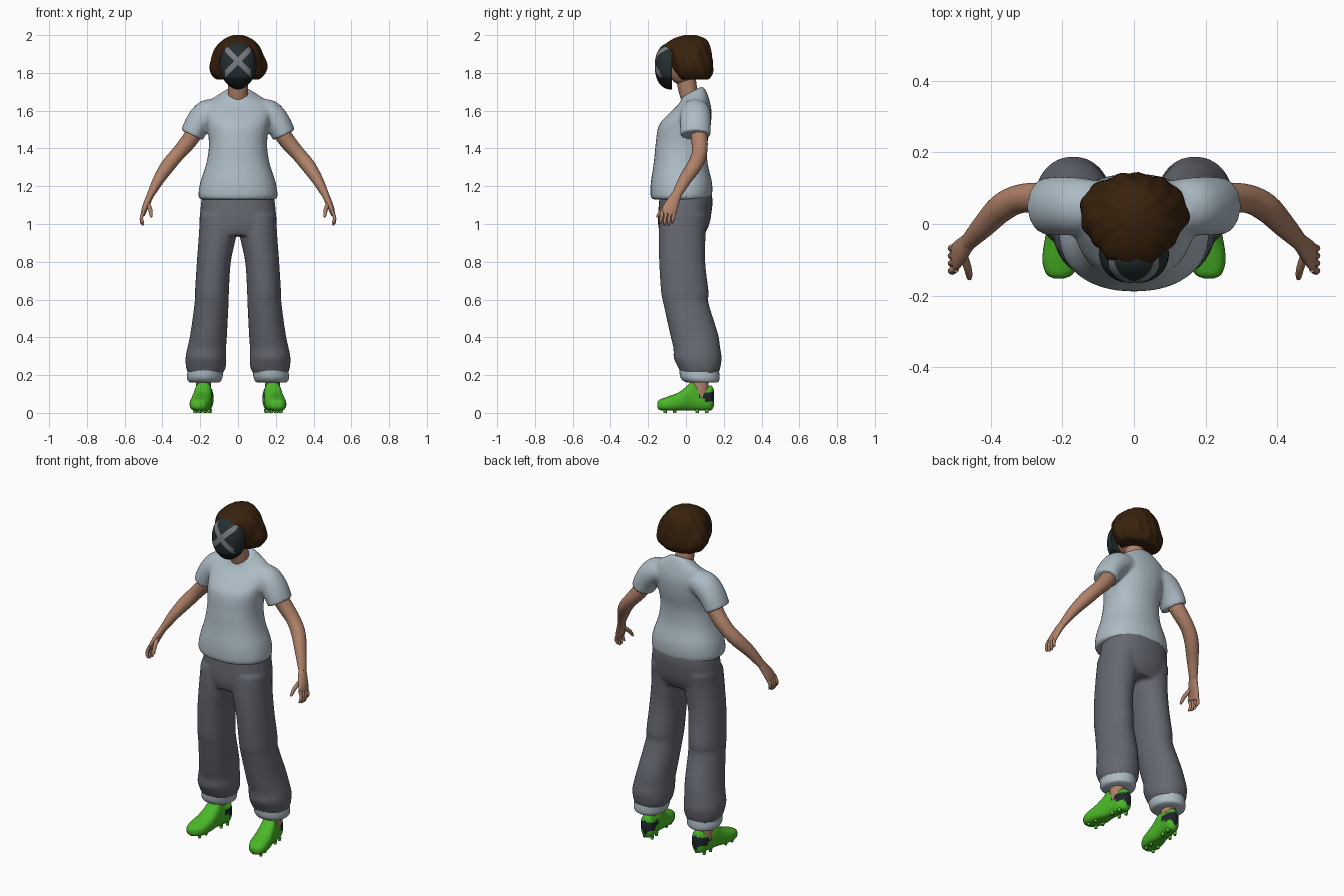
import bpy, bmesh, math
from mathutils import Vector, Matrix

cube = bpy.data.objects.get("Cube")
if cube:
    bpy.data.objects.remove(cube, do_unlink=True)


def material(name, r, g, b):
    mat = bpy.data.materials.new(name)
    mat.use_nodes = True
    mat.diffuse_color = (r, g, b, 1)
    mat.node_tree.nodes["Principled BSDF"].inputs["Base Color"].default_value = (r, g, b, 1)
    return mat


SHIRT = material("pale blue grey", .42, .50, .56)
TROUSER = material("slate grey", .13, .138, .165)
SKIN = material("skin tan", .43, .22, .14)
HAIR = material("dark brown", .04, .016, .004)
MASK = material("charcoal teal", .018, .028, .031)
JAW = material("near black", .007, .010, .011)
CROSS = material("mid grey", .19, .20, .22)
SHOE = material("bright green", .07, .48, .02)
PATCH = material("dark navy", .015, .02, .025)


def smooth_rows(rows, steps=4):
    """Catmull-Rom interpolation through rows of numbers."""
    pts = [Vector(r) for r in rows]
    out = []
    for i in range(len(pts) - 1):
        a, b, c, d = pts[max(i - 1, 0)], pts[i], pts[i + 1], pts[min(i + 2, len(pts) - 1)]
        for k in range(steps):
            t = k / steps
            out.append((b * 2 + (c - a) * t + (a * 2 - b * 5 + c * 4 - d) * t ** 2
                        + (b * 3 - a - c * 3 + d) * t ** 3) / 2)
    return out + [pts[-1]]


def loft(bm, sections, sides=(1,), n=32, power=1.0):
    """Skin closed rings given as (centre, half axis a, half axis b)."""
    def bend(v):
        return math.copysign(abs(v) ** power, v)
    for side in sides:
        rings = []
        for centre, a, b in sections:
            ring = []
            for i in range(n):
                t = math.tau * i / n
                p = centre + a * bend(math.cos(t)) + b * bend(math.sin(t))
                ring.append(bm.verts.new((p.x * side, p.y, p.z)))
            rings.append(ring)
        for low, high in zip(rings, rings[1:]):
            for i in range(n):
                j = (i + 1) % n
                bm.faces.new((low[i], low[j], high[j], high[i]))
        bm.faces.new(rings[0])
        bm.faces.new(rings[-1])


def stack(rows):
    """Level rings: height, centre x, half width, centre y, half depth, tilt."""
    return [(Vector((x, y, z)), Vector((hx, 0, 0)), Vector((0, hy, tilt)))
            for z, x, hx, y, hy, tilt in smooth_rows(rows)]


def tube(rows):
    """Rings across a path: x, y, z, thickness, depth."""
    rows = smooth_rows(rows)
    out = []
    for i, r in enumerate(rows):
        along = Vector(rows[min(i + 1, len(rows) - 1)][:3]) - Vector(rows[max(i - 1, 0)][:3])
        along.normalize()
        b = Vector((0, 1, 0)) - along * along.y
        b.normalize()
        out.append((Vector(r[:3]), along.cross(b) * r[3], b * r[4]))
    return out


def finish(name, bm, mats, voxel=0):
    bmesh.ops.recalc_face_normals(bm, faces=bm.faces[:])
    mesh = bpy.data.meshes.new(name)
    bm.to_mesh(mesh)
    bm.free()
    obj = bpy.data.objects.new(name, mesh)
    bpy.context.collection.objects.link(obj)
    for m in mats:
        mesh.materials.append(m)
    bpy.ops.object.select_all(action='DESELECT')
    obj.select_set(True)
    bpy.context.view_layer.objects.active = obj
    bpy.ops.object.shade_smooth_by_angle(angle=math.radians(50))
    if voxel:  # fuse overlapping volumes into one soft cloth surface
        fuse = obj.modifiers.new("fuse", 'REMESH')
        fuse.mode = 'VOXEL'
        fuse.voxel_size = voxel
        fuse.use_smooth_shade = True
        relax = obj.modifiers.new("relax", 'SMOOTH')
        relax.factor = .5
        relax.iterations = 5
    return obj


BOTH = (1, -1)

# Shirt: torso with a tilted collar, and short sleeves
bm = bmesh.new()
loft(bm, stack([(1.13, 0, .198, -.025, .153, 0), (1.15, 0, .21, -.025, .163, 0),
                (1.22, 0, .2, -.024, .162, 0), (1.32, 0, .168, -.028, .143, 0),
                (1.42, 0, .154, -.024, .137, 0), (1.52, 0, .165, -.007, .138, 0),
                (1.59, 0, .178, .02, .115, .01), (1.64, 0, .165, .035, .088, .02),
                (1.68, 0, .1, .038, .066, .03), (1.7, 0, .064, .03, .056, .03)]), power=.9)
loft(bm, tube([(.09, .05, 1.6, .06, .07), (.16, .05, 1.585, .074, .08),
               (.21, .05, 1.535, .069, .082), (.244, .05, 1.47, .063, .08)]), BOTH)
finish("shirt", bm, [SHIRT], .009)

# Trousers: seat and two loose legs
bm = bmesh.new()
loft(bm, stack([(1.16, 0, .188, 0, .138, 0), (1.1, 0, .197, -.002, .142, 0),
                (1.0, 0, .203, -.012, .136, 0), (.94, 0, .19, -.02, .115, 0)]), power=.9)
loft(bm, stack([(1.05, .105, .098, -.01, .127, 0), (.95, .107, .1, -.02, .125, 0),
                (.8, .128, .09, -.02, .122, 0), (.64, .138, .09, -.006, .126, 0),
                (.58, .14, .09, .0, .12, 0), (.42, .155, .097, .042, .127, 0),
                (.34, .166, .103, .058, .124, 0), (.29, .17, .108, .062, .127, 0),
                (.24, .17, .105, .07, .112, 0), (.205, .173, .09, .073, .098, 0)]), BOTH, power=.95)
finish("trousers", bm, [TROUSER], .01)

# Turned-up trouser cuffs
bm = bmesh.new()
loft(bm, stack([(.225, .172, .094, .07, .105, 0), (.19, .176, .094, .074, .104, 0),
                (.17, .177, .088, .08, .095, 0), (.162, .178, .078, .085, .082, 0)]), BOTH)
finish("trouser_cuffs", bm, [SHIRT])

# Ankles
bm = bmesh.new()
loft(bm, stack([(.08, .183, .038, .075, .045, 0), (.25, .18, .042, .075, .045, 0)]), BOTH)
finish("ankles", bm, [SKIN])

# Shoes: rings from toe to heel, flat sole, dark heel patch
bm = bmesh.new()
shoe = []
for y, half, low, high in smooth_rows([(-.152, .014, .03, .055), (-.14, .037, .016, .07),
                                       (-.1, .054, .008, .085), (-.04, .055, .008, .108),
                                       (.0, .05, .01, .138), (.03, .047, .01, .165),
                                       (.07, .044, .01, .148), (.11, .043, .01, .142),
                                       (.135, .035, .014, .145), (.148, .016, .035, .12)]):
    shoe.append((Vector((.188 - y * .14, y, (low + high) / 2)), Vector((half, 0, 0)),
                 Vector((0, 0, (high - low) / 2))))
loft(bm, shoe, BOTH, power=.8)
for v in bm.verts:
    v.co.z = max(v.co.z, .013)
for f in bm.faces:
    c = f.calc_center_median()
    f.material_index = int(c.y > .07 and .06 + (.14 - c.y) * .2 < c.z < .112)
for side in BOTH:
    for y in (-.11, -.06, .06, .11):
        for dx in (-.025, .025):
            spot = Matrix.Translation((side * (.188 - y * .14 + dx), y, .01))
            bmesh.ops.create_cone(bm, cap_ends=True, segments=10, radius1=.008,
                                  radius2=.011, depth=.02, matrix=spot)
finish("shoes", bm, [SHOE, PATCH])

# Arms and hands
bm = bmesh.new()
loft(bm, tube([(.2, .06, 1.53, .045, .045), (.26, .072, 1.44, .043, .043),
               (.32, .07, 1.37, .038, .04), (.37, .045, 1.31, .038, .04),
               (.42, -.005, 1.235, .03, .034), (.465, -.052, 1.15, .019, .025)]), BOTH)
loft(bm, tube([(.458, -.045, 1.165, .018, .024), (.478, -.068, 1.12, .018, .033),
               (.496, -.088, 1.075, .015, .04), (.502, -.095, 1.05, .01, .036)]), BOTH)
for i in range(4):
    y, drop = -.063 - i * .021, (.012, 0, 0, .008)[i]
    loft(bm, tube([(.497, y, 1.07, .009, .010), (.511, y - .004, 1.035, .009, .009),
                   (.508, y - .008, 1.005 + drop, .008, .008),
                   (.5, y - .009, .993 + drop, .004, .004)]), BOTH, n=12)
loft(bm, tube([(.477, -.085, 1.11, .011, .012), (.464, -.125, 1.075, .011, .011),
               (.46, -.148, 1.045, .008, .008), (.459, -.153, 1.035, .004, .004)]), BOTH, n=12)
finish("arms", bm, [SKIN])

# Neck and head
bm = bmesh.new()
loft(bm, tube([(0, .035, 1.64, .056, .05), (0, .01, 1.71, .053, .05), (0, -.005, 1.82, .054, .053)]))
bmesh.ops.create_uvsphere(bm, u_segments=32, v_segments=20, radius=1,
                          matrix=Matrix.Translation((0, -.015, 1.835)) @ Matrix.Diagonal((.085, .085, .1, 1)))
finish("head", bm, [SKIN])

# Wavy bobbed hair
bm = bmesh.new()
loft(bm, stack([(1.765, 0, .085, .04, .055, 0), (1.768, 0, .115, .04, .08, 0),
                (1.8, 0, .145, .036, .103, 0), (1.84, 0, .152, .03, .112, 0),
                (1.89, 0, .137, .018, .12, 0), (1.94, 0, .112, .005, .122, 0),
                (1.98, 0, .072, .016, .085, 0), (2.0, 0, .025, .022, .03, 0)]), n=80)
for v in bm.verts:
    turn = math.atan2(v.co.y - .02, v.co.x)
    wave = 1 + .022 * math.sin(turn * 13 + v.co.z * 25) + .016 * math.sin(turn * 7 - v.co.z * 40)
    v.co.x *= wave
    v.co.y = .02 + (v.co.y - .02) * wave
finish("hair", bm, [HAIR])

# Face mask: blunt half shell, cut along the cross and jaw line
bm = bmesh.new()
bmesh.ops.create_uvsphere(bm, u_segments=56, v_segments=36, radius=1)
for v in bm.verts:
    x, y, z = (math.copysign(abs(c) ** .88, c) for c in v.co)
    taper = 1 - .3 * z * z if z < 0 else 1
    v.co = (x * .098 * taper, y * .09 - .075, z * .124 + 1.836)


def cut(co, no, **options):
    return bmesh.ops.bisect_plane(bm, geom=bm.verts[:] + bm.edges[:] + bm.faces[:],
                                  plane_co=co, plane_no=no, **options)


rim = cut((0, -.074, 0), (0, 1, 0), clear_outer=True)["geom_cut"]
bmesh.ops.contextual_create(bm, geom=[e for e in rim if isinstance(e, bmesh.types.BMEdge)])
MID, REACH, BAND, CHIN = 1.863, .07, .02, 1.775
for s in BOTH:
    cut((s * REACH, 0, 0), (1, 0, 0))
    for offset in (-BAND, BAND):
        cut((offset, 0, MID), (1, 0, s))
cut((0, 0, CHIN), (0, 0, 1))
for f in bm.faces:
    c = f.calc_center_median()
    across, up = abs(c.x), abs(c.z - MID)
    if c.z < CHIN:
        f.material_index = 1
    elif across < REACH and abs(across - up) < BAND and c.y < -.08:
        f.material_index = 2
finish("face_mask", bm, [MASK, JAW, CROSS])
